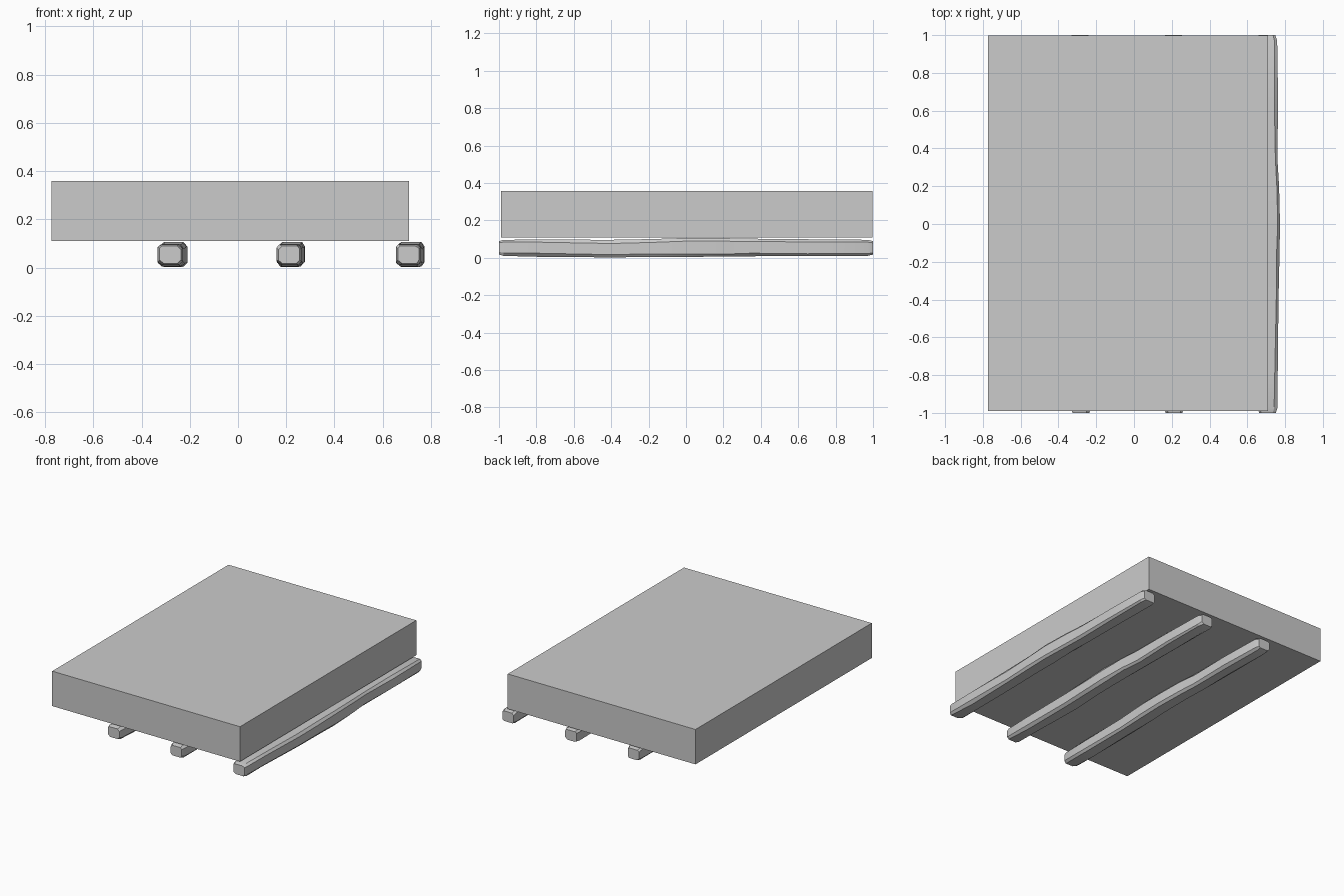
import bpy, bmesh, random

if "Cube" in bpy.data.objects:
    bpy.data.objects.remove(bpy.data.objects["Cube"])

random.seed(4)


def finish(name, bm):
    bmesh.ops.recalc_face_normals(bm, faces=bm.faces)
    me = bpy.data.meshes.new(name)
    bm.to_mesh(me)
    bm.free()
    ob = bpy.data.objects.new(name, me)
    bpy.context.collection.objects.link(ob)
    return ob


# Large flat slab
def box(name, lo, hi):
    bm = bmesh.new()
    bmesh.ops.create_cube(bm, size=1)
    for v in bm.verts:
        v.co = [(a + b) / 2 + c * (b - a) for a, b, c in zip(lo, hi, v.co)]
    return finish(name, bm)


box("slab", (-0.773, -0.99, 0.109), (0.709, 0.997, 0.358))

# Rough hewn beam: y, sideways drift, centre height, half width, half height
STATIONS = [
    (-1.000, 0.000, 0.053, 0.044, 0.036),
    (-0.975, 0.000, 0.053, 0.052, 0.043),
    (-0.780, 0.002, 0.051, 0.052, 0.046),
    (-0.400, 0.006, 0.049, 0.052, 0.047),
    (-0.180, 0.010, 0.052, 0.053, 0.048),
    (0.000, 0.012, 0.055, 0.054, 0.051),
    (0.200, 0.010, 0.056, 0.051, 0.049),
    (0.350, 0.002, 0.055, 0.050, 0.047),
    (0.650, 0.004, 0.054, 0.052, 0.045),
    (0.970, 0.000, 0.053, 0.051, 0.043),
    (1.000, -0.003, 0.053, 0.044, 0.036),
]
# Chamfered square section
SECTION = [(-1, -.68), (-.7, -1), (.7, -1), (1, -.68),
           (1, .68), (.7, 1), (-.7, 1), (-1, .68)]


def beam(name, x, drift):
    bm = bmesh.new()
    rings = []
    for y, dx, z, hw, hh in STATIONS:
        ring = []
        for u, w in SECTION:
            # uneven chamfers give the hand-cut look
            if abs(u) < 1:
                u *= random.uniform(0.85, 1.15)
            if abs(w) < 1:
                w *= random.uniform(0.85, 1.15)
            ring.append(bm.verts.new((x + dx * drift + u * hw, y, z + w * hh)))
        rings.append(ring)
    for a, b in zip(rings, rings[1:]):
        for i in range(8):
            j = (i + 1) % 8
            bm.faces.new((a[i], a[j], b[j], b[i]))
    bm.faces.new(rings[0])
    bm.faces.new(rings[-1])
    ob = finish(name, bm)
    bpy.context.view_layer.objects.active = ob
    ob.select_set(True)
    bpy.ops.object.shade_smooth_by_angle(angle=0.35)
    ob.select_set(False)


# Three supports under the slab
beam("left_beam", -0.281, 1.5)
beam("middle_beam", 0.212, 1.0)
beam("right_beam", 0.707, 1.0)
